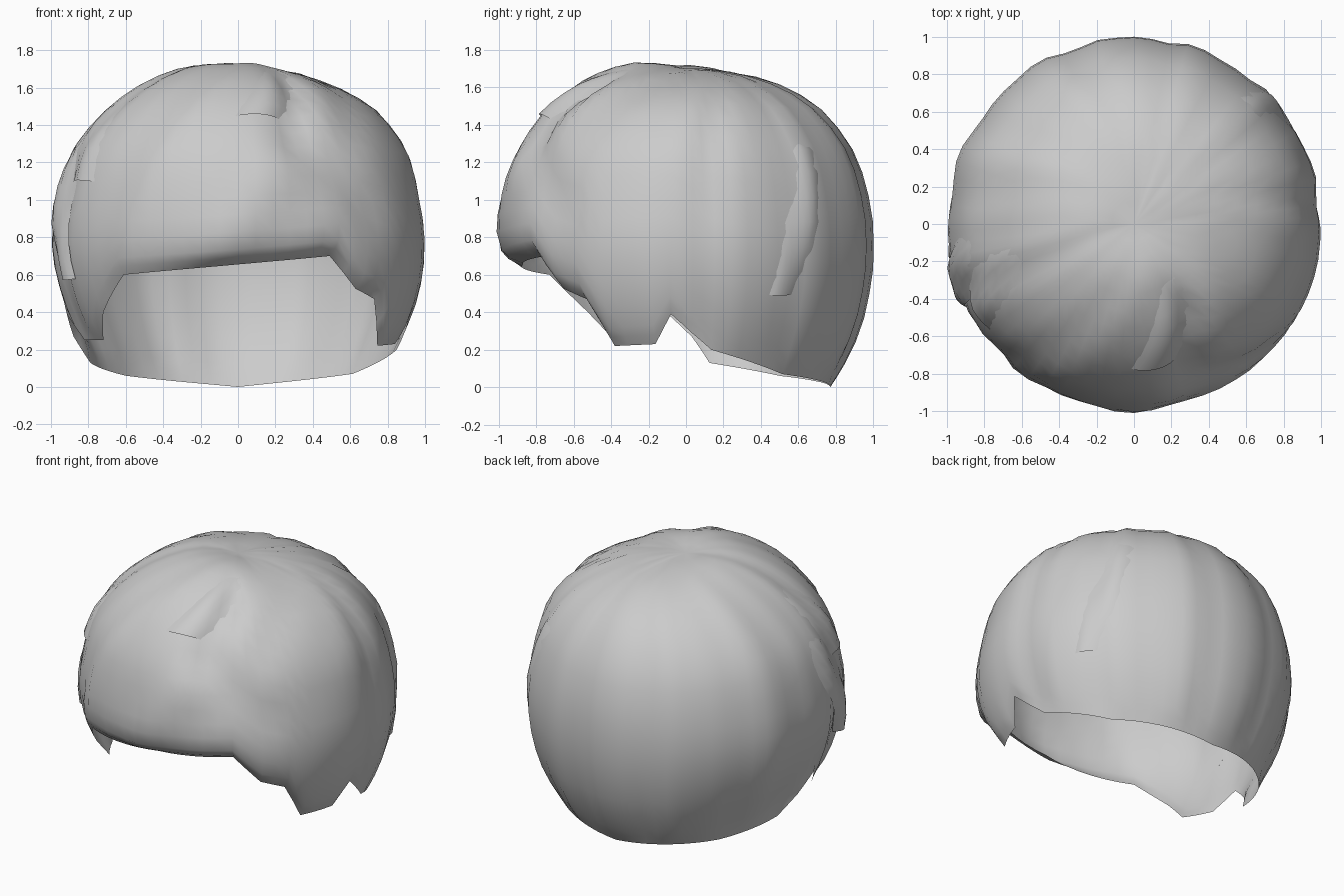
import bpy, bmesh
from math import sin, cos, radians, degrees, atan2, hypot, exp, ceil, pi

if "Cube" in bpy.data.objects:
    bpy.data.objects.remove(bpy.data.objects["Cube"])

CZ = 0.75  # height of the centre the hair radiates from

# Distance from the centre every 15 degrees, from crown down
FRONT = [.95, 1.02, 1.04, 1.05, 1.045, 1.015, 1.0, .98, .97, .97]
RIGHT = [.95, .97, 1.0, 1.035, 1.035, 1.0, 1.0, 1.0, 1.01, 1.03]
BACK = [.95, .96, 1.0, 1.03, 1.03, 1.01, 1.0, 1.01, 1.04, 1.07]
LEFT = [.95, 1.0, 1.01, 1.02, 1.03, 1.005, 1.0, .98, .97, .98]

# Hem: azimuth from the front (positive to the right), radius, height
HEM = [(-180, .77, 0), (-130, .785, .06), (-99, .80, .13), (-92, .88, .27), (-84, .92, .39),
       (-76, .845, .25), (-62, .815, .25), (-54, .89, .40), (-40, .95, .60),
       (0, .87, .655), (33, .90, .70), (44, .905, .525), (54, .90, .47),
       (63, .836, .22), (79, .855, .23), (85, .92, .39), (92, .89, .29),
       (99, .86, .20), (130, .80, .07), (180, .77, 0)]


def sample(table, phi):
    p = min(max(phi / 15, 0), 8.999)
    i = int(p)
    return table[i] + (table[i + 1] - table[i]) * (p - i)


def ridge(a, phi, a0, phi0, a1, phi1, width):
    """Soft weight around a line from (a0, phi0) to (a1, phi1)."""
    dx, dy = a1 - a0, phi1 - phi0
    t = min(max(((a - a0) * dx + (phi - phi0) * dy) / (dx * dx + dy * dy), 0), 1)
    d = hypot(a - a0 - t * dx, phi - phi0 - t * dy)
    return exp(-(d / width) ** 2)


def rho(a, phi):
    """Hair surface: four blended profiles plus swirling lock grooves."""
    r = radians(a)
    side = RIGHT if a > 0 else LEFT
    end = FRONT if abs(a) < 90 else BACK
    w = sin(r) ** 2
    d = sample(side, phi) * w + sample(end, phi) * (1 - w)
    # locks fan out from a whorl right of centre at the back of the crown
    x, y = sin(r) * sin(radians(phi)), -cos(r) * sin(radians(phi))
    th = atan2(y - .22, x - .15) + .5 * radians(phi) * (cos(r) > 0) * cos(r)
    fade = min(1, phi / 60)
    d += fade * (.009 * sin(11 * th) + .006 * sin(19 * th + 1) - .004)
    d -= .045 * ridge(a, phi, 30, 32, 20, 57, 7)
    d -= .03 * ridge(a, phi, 22, 55, 45, 76, 7)
    return d


def point(a, phi, d):
    r, p = radians(a), radians(phi)
    return (d * sin(p) * sin(r), -d * sin(p) * cos(r), CZ + d * cos(p))


def make(name, bm):
    bmesh.ops.remove_doubles(bm, verts=bm.verts, dist=1e-4)
    bmesh.ops.recalc_face_normals(bm, faces=bm.faces)
    me = bpy.data.meshes.new(name)
    bm.to_mesh(me)
    bm.free()
    ob = bpy.data.objects.new(name, me)
    bpy.context.collection.objects.link(ob)
    for p in me.polygons:
        p.use_smooth = True
    return ob


def sheet(name, columns):
    """Skin neighbouring columns of points."""
    bm = bmesh.new()
    vs = [[bm.verts.new(p) for p in col] for col in columns]
    for c, n in zip(vs, vs[1:]):
        for i in range(len(c) - 1):
            bm.faces.new((c[i], c[i + 1], n[i + 1], n[i]))
    return make(name, bm)


# Main hair cap, open underneath
hem = []
for (a0, r0, z0), (a1, r1, z1) in zip(HEM, HEM[1:]):
    n = ceil((a1 - a0) / 6)
    for k in range(n):
        f = k / n
        hem.append((a0 + (a1 - a0) * f, r0 + (r1 - r0) * f, z0 + (z1 - z0) * f))
hem.append(HEM[-1])
rows = [i / 18 for i in range(18)] + [.972, 1]
cols = []
for a, r, z in hem:
    ph, rh = degrees(atan2(r, z - CZ)), hypot(r, z - CZ)
    fix = rh - rho(a, ph)
    cols.append([point(a, t * ph, rho(a, t * ph) + fix * max(0, (t - .88) / .12) ** 3)
                 for t in rows])
sheet("hair_cap", cols)


def lock(name, root, tip, width, tip_width, lift):
    """Overlapping lock lying on the cap and lifting toward its tip."""
    columns = []
    for i in range(7):
        u = i / 3 - 1
        col = []
        for j in range(9):
            v = j / 8
            w = width * (1 - v) + tip_width * v
            a = root[0] + (tip[0] - root[0]) * v + u * w
            phi = root[1] + (tip[1] - root[1]) * v
            d = rho(a, phi) - .012 + (lift + .012) * min(1, 1.6 * v) * (1 - .75 * u * u)
            col.append(point(a, phi, d))
        columns.append(col)
    return sheet(name, columns)


# Loose locks: left temple tip, crown sweep, right back layer
lock("left_temple_lock", (-80, 55), (-67, 100), 13, 4, .045)
lock("crown_lock", (40, 12), (8, 48), 16, 10, .02)
lock("right_back_lock", (140, 45), (122, 105), 9, 5, .015)
lock("left_front_lock", (-75, 30), (-62, 70), 12, 9, .02)
